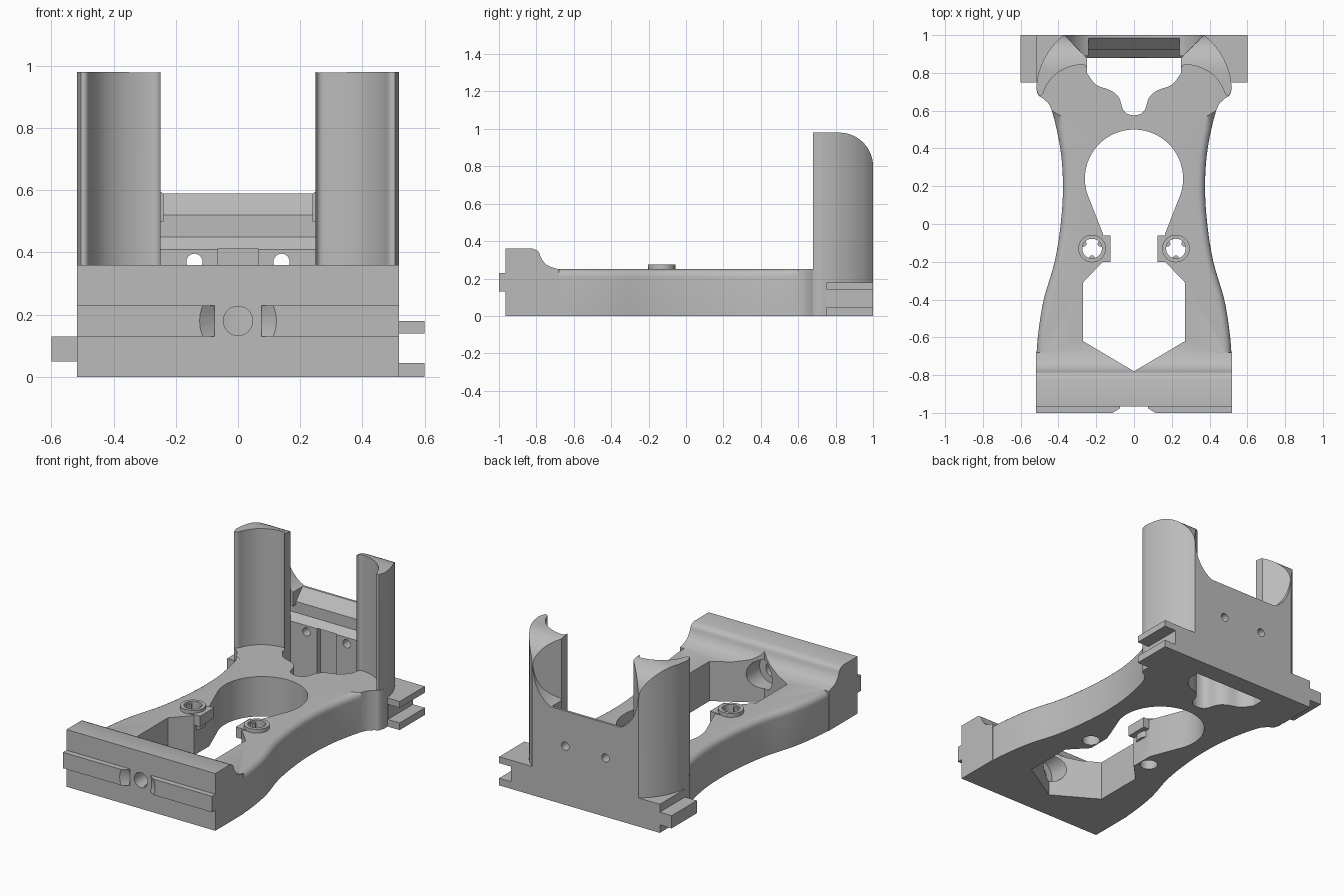
import bpy, bmesh, math
from mathutils import Vector

cube = bpy.data.objects.get("Cube")
if cube:
    bpy.data.objects.remove(cube, do_unlink=True)

grey = bpy.data.materials.new("matte_grey")
grey.use_nodes = True
grey.diffuse_color = (0.5, 0.5, 0.5, 1)
grey.node_tree.nodes["Principled BSDF"].inputs["Base Color"].default_value = (0.5, 0.5, 0.5, 1)

PLACE = {"x": lambda u, v, w: (w, u, v),
         "y": lambda u, v, w: (u, w, v),
         "z": lambda u, v, w: (u, v, w)}


def prism(name, points, axis, low, high, round_edge=None):
    """Extrude a flat profile along an axis, optionally rounding chosen edges."""
    bm = bmesh.new()
    rings = [[bm.verts.new(PLACE[axis](u, v, w)) for u, v in points] for w in (low, high)]
    n = len(points)
    bm.faces.new(rings[0])
    bm.faces.new(rings[1])
    for i in range(n):
        j = (i + 1) % n
        bm.faces.new((rings[0][i], rings[0][j], rings[1][j], rings[1][i]))
    bmesh.ops.recalc_face_normals(bm, faces=bm.faces)
    if round_edge:
        edges = [e for e in bm.edges if round_edge(e)]
        bmesh.ops.bevel(bm, geom=edges, offset=0.04, segments=5, profile=0.5, affect='EDGES')
    mesh = bpy.data.meshes.new(name)
    bm.to_mesh(mesh)
    bm.free()
    mesh.materials.append(grey)
    obj = bpy.data.objects.new(name, mesh)
    bpy.context.collection.objects.link(obj)
    return obj


def box(name, x0, x1, y0, y1, z0, z1):
    return prism(name, [(x0, y0), (x1, y0), (x1, y1), (x0, y1)], "z", z0, z1)


def arc(cx, cy, r, a0, a1, n):
    return [(cx + r * math.cos(math.radians(a0 + (a1 - a0) * i / n)),
             cy + r * math.sin(math.radians(a0 + (a1 - a0) * i / n))) for i in range(n + 1)]


def circle(cx, cy, r, n=40):
    return arc(cx, cy, r, 0, 360, n)[:-1]


def flip(points):
    return [(-u, v) for u, v in points]


def mirrored(points):
    """Close a right-hand outline with its mirror image."""
    return points + [p for p in flip(points[::-1]) if abs(p[0]) > 1e-5]


def smooth(points, steps=4):
    """Run a smooth curve through the points."""
    p = [Vector(q) for q in [points[0]] + points + [points[-1]]]
    out = []
    for a, b, c, d in zip(p, p[1:], p[2:], p[3:]):
        for i in range(steps):
            t = i / steps
            q = 0.5 * (2 * b + (c - a) * t + (2 * a - 5 * b + 4 * c - d) * t * t
                       + (3 * b - a - 3 * c + d) * t ** 3)
            out.append((q.x, q.y))
    return out + [points[-1]]


def combine(target, other, operation):
    mod = target.modifiers.new("combine", 'BOOLEAN')
    mod.operation = operation
    mod.solver = 'EXACT'
    mod.object = other
    bpy.context.view_layer.objects.active = target
    bpy.ops.object.modifier_apply(modifier=mod.name)
    bpy.data.objects.remove(other, do_unlink=True)


W = 0.518
back_corner = smooth([(W, 0.72), (0.505, 0.8), (0.47, 0.885), (0.42, 0.955), (0.37, 1)])

# Waisted base plate with rounded top side edges
side = smooth([(W, -0.72), (0.507, -0.58), (0.478, -0.4), (0.42, -0.2), (0.388, 0),
               (0.376, 0.2), (0.39, 0.4), (0.435, 0.6), (0.475, 0.66), (0.505, 0.68), (W, 0.72)])
base = prism("frame_body", mirrored([(W, -0.965)] + side[:-1] + back_corner), "z", 0, 0.25,
             lambda e: all(v.co.z > 0.24 and abs(v.co.x) > 0.3 and -0.73 < v.co.y < 0.61
                           for v in e.verts))

add = []
# Raised front bar with curved fall to the plate, and its front rail
fall = smooth([(-0.82, 0.36), (-0.79, 0.345), (-0.772, 0.305), (-0.74, 0.27), (-0.68, 0.249)])
add.append(prism("front_bar", [(-0.965, 0), (-0.965, 0.36)] + fall + [(-0.68, 0)], "x", -W, W))
add.append(box("front_rail", -W, W, -1, -0.95, 0.13, 0.23))

# Back foot and interlocking side tabs
add.append(box("back_foot", -W, W, 0.75, 1, 0, 0.18))
add.append(box("right_tab", -0.6, -0.5, 0.75, 1, 0.05, 0.13))
for low, high in ((0, 0.045), (0.14, 0.18)):
    add.append(box("left_tab", 0.5, 0.6, 0.75, 1, low, high))

# Stepped back wall
add.append(prism("back_wall", [(1, 0), (1, 0.59), (0.985, 0.59), (0.92, 0.52), (0.92, 0.45),
                               (0.88, 0.41), (0.88, 0)], "x", -0.37, 0.37))

# Towers with hollow fronts, rounded tops and curved webs down to the wall
hollow = smooth([(0.25, 0.82), (0.265, 0.842), (0.32, 0.838), (0.38, 0.815),
                 (0.43, 0.778), (0.465, 0.73), (0.485, 0.685), (0.505, 0.68)])
tower = [(0.25, 0.88)] + hollow + back_corner
web = smooth([(0.24, 0.59), (0.28, 0.615), (0.325, 0.665), (0.355, 0.735), (0.37, 0.83)])
web += [(0.37, 0.5), (0.24, 0.5)]
crown = [(0.6, 0), (1, 0)] + arc(0.82, 0.8, 0.18, 0, 90, 14) + [(0.6, 0.98)]
for mirror in (lambda p: p, flip):
    post = prism("tower", mirror(tower), "z", 0.05, 1.1)
    combine(post, prism("web", mirror(web), "y", 0.89, 1), 'UNION')
    combine(post, prism("crown", crown, "x", -0.7, 0.7), 'INTERSECT')
    add.append(post)

cut = []
# Round, neck and pointed openings through the plate
well = arc(0, 0.24, 0.26, 90, -25, 28)
cut.append(prism("plate_opening", mirrored(
    [(0, 0.5)] + well[1:] + [(0.165, -0.05), (0.165, -0.2), (0.27, -0.31),
                             (0.27, -0.62), (0, -0.78)]), "z", -0.1, 0.6))
scallop = smooth([(0.25, 0.8), (0.2, 0.737), (0.125, 0.708), (0.08, 0.67),
                  (0.06, 0.61), (0.035, 0.583), (0, 0.575)])
cut.append(prism("back_opening", mirrored([(0.25, 0.88)] + scallop), "z", -0.1, 0.6))

# Front bolt hole with inner pocket, wall screw holes and wall recess
cut.append(prism("bolt_hole", circle(0, 0.18, 0.047), "y", -1.1, -0.6))
cut.append(prism("bolt_pocket", circle(0, 0.18, 0.09), "y", -0.86, -0.6))
for x in (-0.14, 0.14):
    cut.append(prism("screw_hole", circle(x, 0.37, 0.026, 24), "y", 0.8, 1.1))
cut.append(box("wall_recess", -0.065, 0.065, 0.86, 0.915, 0.04, 0.412))

# Conical relief that splits the rail
cone = prism("rail_relief", circle(0, 0.18, 0.125), "y", -1.001, -0.965)
for v in cone.data.vertices:
    if v.co.y > -0.98:
        v.co.x *= 0.6
        v.co.z = 0.18 + (v.co.z - 0.18) * 0.6
cut.append(cone)
cut.append(box("rail_gap", -0.075, 0.075, -1.1, -0.965, 0.1, 0.26))

for part in add:
    combine(base, part, 'UNION')
for part in cut:
    combine(base, part, 'DIFFERENCE')

# Screw bosses on thin tabs beside the neck
for s in (-1, 1):
    x = s * 0.222
    xs = sorted((s * 0.125, s * 0.25))
    combine(base, box("boss_tab", *xs, -0.2, -0.06, 0.19, 0.256), 'UNION')
    combine(base, prism("boss", circle(x, -0.13, 0.073), "z", 0.15, 0.274), 'UNION')
    combine(base, prism("boss_hole", circle(x, -0.13, 0.052), "z", -0.1, 0.5), 'DIFFERENCE')
    for a in (90, 210, 330):
        c = math.radians(a + 60)
        lx, ly = x + 0.052 * math.cos(c), -0.13 + 0.052 * math.sin(c)
        combine(base, prism("boss_key", circle(lx, ly, 0.016, 12), "z", 0.2, 0.262), 'UNION')

bpy.ops.object.select_all(action='DESELECT')
base.select_set(True)
bpy.context.view_layer.objects.active = base
bpy.ops.object.shade_smooth_by_angle(angle=math.radians(30))
